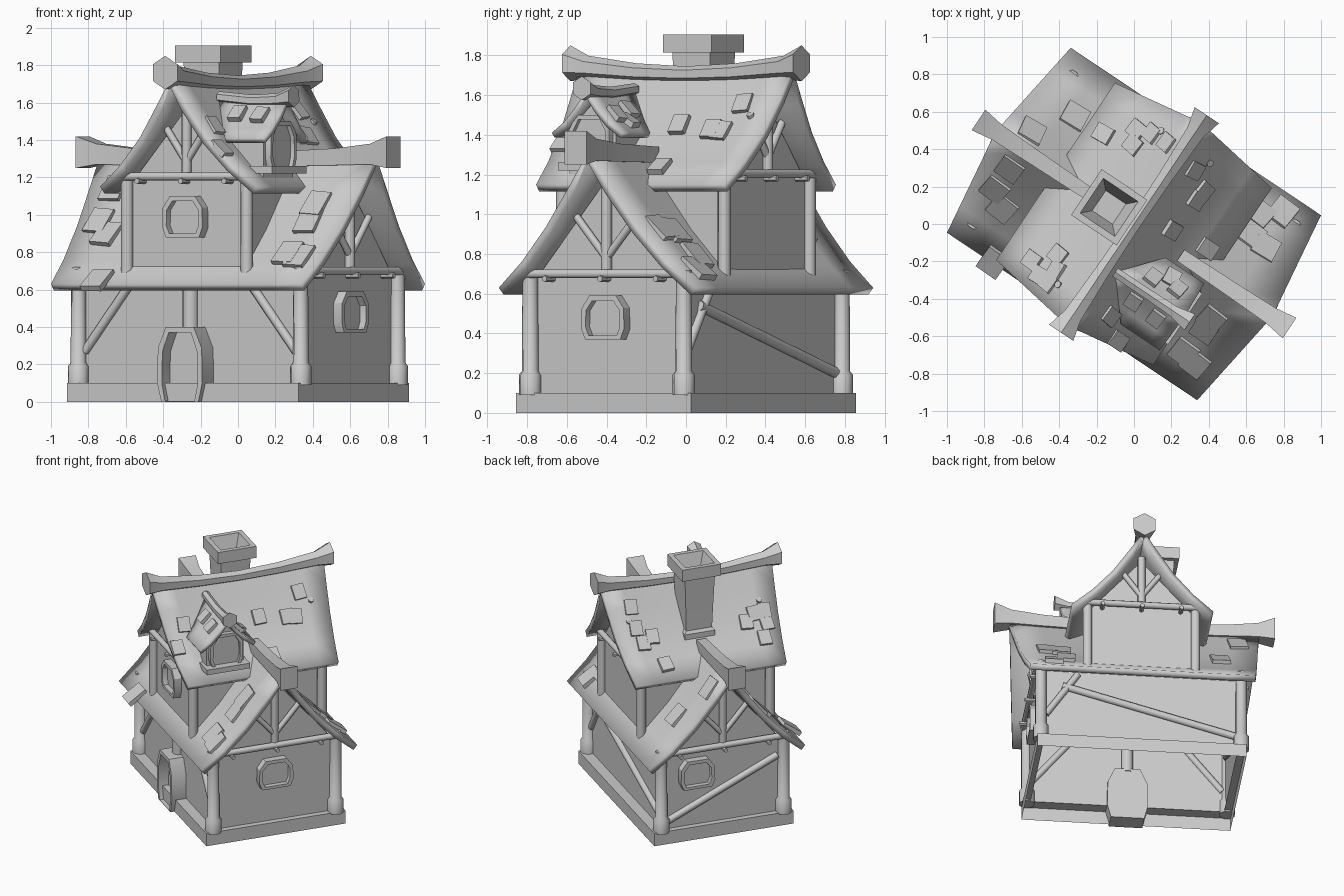
import bpy, bmesh, math, random
from mathutils import Vector, Matrix

if "Cube" in bpy.data.objects:
    bpy.data.objects.remove(bpy.data.objects["Cube"])

random.seed(4)
R = Matrix.Rotation(math.radians(-33.8), 4, 'Z')   # whole house is turned on its base
RI = R.inverted()


def make(name, verts, faces, thick=0, angle=35):
    bm = bmesh.new()
    vs = [bm.verts.new(R @ Vector(v)) for v in verts]
    for f in faces:
        bm.faces.new([vs[i] for i in f])
    bmesh.ops.recalc_face_normals(bm, faces=bm.faces)
    me = bpy.data.meshes.new(name)
    bm.to_mesh(me)
    bm.free()
    ob = bpy.data.objects.new(name, me)
    bpy.context.collection.objects.link(ob)
    if thick:
        if sum(p.normal.z for p in me.polygons) < 0:
            me.flip_normals()
        m = ob.modifiers.new("thickness", 'SOLIDIFY')
        m.thickness, m.offset = thick, -1
    bpy.context.view_layer.objects.active = ob
    ob.select_set(True)
    bpy.ops.object.shade_smooth_by_angle(angle=math.radians(angle))
    ob.select_set(False)
    return ob


def loft(name, rings, cap0=True, cap1=True, angle=35):
    n = len(rings[0])
    faces = [(k*n+i, k*n+(i+1) % n, (k+1)*n+(i+1) % n, (k+1)*n+i)
             for k in range(len(rings)-1) for i in range(n)]
    if cap0:
        faces.append(tuple(range(n)))
    if cap1:
        faces.append(tuple(range((len(rings)-1)*n, len(rings)*n)))
    return make(name, [p for r in rings for p in r], faces, 0, angle)


def tube(name, stations, n=8, phase=0.5, angle=50):
    """Stations are (point, radius) along a nearly straight path."""
    d = (Vector(stations[-1][0]) - Vector(stations[0][0])).normalized()
    a = d.cross(Vector((0, 0, 1)) if abs(d.z) < .9 else Vector((1, 0, 0))).normalized()
    b = a.cross(d)
    ts = [2*math.pi*(i+phase)/n for i in range(n)]
    return loft(name, [[Vector(p)+r*(math.cos(t)*a+math.sin(t)*b) for t in ts]
                       for p, r in stations], angle=angle)


def beam(name, p, q, r=.025, n=8):
    return tube(name, [(p, r), (q, r)], n)


def rect(u, v, z, c=(0, 0)):
    return [(c[0]+a*u, c[1]+b*v, z) for a, b in ((-1, -1), (1, -1), (1, 1), (-1, 1))]


def interp(prof, w):
    for (a, za), (b, zb) in zip(prof, prof[1:]):
        if w <= b or b == prof[-1][0]:
            return za+(zb-za)*(w-a)/(b-a), (zb-za)/(b-a)


def roof(name, prof, eave, apex, sag, mp, thick=.045, start=None, n=8):
    """Curved gable roof: concave profile, sagging ridge, ridge longer than eaves."""
    W = prof[-1][0]
    cross = [(-w, z) for w, z in reversed(prof[1:])] + prof
    verts = []
    for w, z in cross:
        k = 1-abs(w)/W
        end = eave+(apex-eave)*k
        beg = -end if start is None else start[0]+(start[1]-start[0])*k
        for i in range(n+1):
            t = i/n
            verts.append(mp(beg+(end-beg)*t, w, z+sag*(2*t-1)**2*k))
    m = n+1
    make(name, verts, [(j*m+i, j*m+i+1, (j+1)*m+i+1, (j+1)*m+i)
                       for j in range(len(cross)-1) for i in range(n)], thick)


def along_u(l, w, z): return (l, w, z)
def along_v(l, w, z): return (w, l, z)
def dormer_map(l, w, z): return (l, w-.27, z)


# Roofs
LOW = [(0, 1.28), (.13, 1.11), (.28, .92), (.44, .755), (.595, .63)]
UP = [(0, 1.69), (.1, 1.55), (.22, 1.39), (.36, 1.255), (.505, 1.15)]
DOR = [(0, 1.61), (.07, 1.53), (.14, 1.46), (.215, 1.41)]
roof("lower_roof", LOW, .805, .89, .03, along_u)
roof("upper_roof", UP, .57, .65, .04, along_v)
roof("dormer_roof", DOR, .49, .50, .01, dormer_map, .03, (.24, .06), 4)

# Ridge beams with flared ends
tube("upper_ridge", [((0, v, z), r) for v, z, r in (
    (-.70, 1.76, .09), (-.59, 1.74, .058), (-.3, 1.715, .045), (0, 1.705, .04),
    (.3, 1.715, .045), (.59, 1.74, .058), (.70, 1.76, .09))], 6)
tube("dormer_ridge", [((u, -.27, z), r) for u, z, r in (
    (.06, 1.63, .03), (.28, 1.61, .032), (.44, 1.615, .036), (.54, 1.635, .06))], 6)
for s in (-1, 1):
    loft("lower_ridge", [[(s*u, a*w, z+b*h) for a, b in ((-1, -1), (1, -1), (1, 1), (-1, 1))]
         for u, z, w, h in ((.3, 1.30, .036, .04), (.65, 1.31, .042, .045),
                            (.88, 1.325, .048, .055), (1.0, 1.335, .066, .085))])

# Base and walls, open underneath
loft("base", [rect(.745, .53, 0), rect(.745, .53, .1), rect(.69, .44, .1)], False, False)
low_wall = [(-.45, .1), (-.45, .66), (0, 1.19), (.45, .66), (.45, .1)]
up_wall = [(-.37, .66), (-.37, 1.16), (0, 1.58), (.37, 1.16), (.37, .66)]


def walls(name, prof, half, mp):
    v = [mp(s*half, w, z) for s in (-1, 1) for w, z in prof]
    make(name, v, [(0, 1, 2, 3, 4), (5, 6, 7, 8, 9)] + [(i, i+1, i+6, i+5) for i in range(4)])


walls("ground_walls", low_wall, .70, along_u)
walls("upper_walls", up_wall, .48, along_v)

# Corner posts
for a in (-1, 1):
    for b in (-1, 1):
        u, v = a*.715, b*.465
        tube("ground_post", [((u, v, z), r) for z, r in (
            (.09, .058), (.19, .058), (.21, .043), (.72, .04))])
        beam("upper_post", (a*.385, b*.49, .66), (a*.385, b*.49, 1.2), .034)

# Gable timbers: tie beam, pegs, king post, two braces
for mp, off, half, z, top in ((along_u, .72, .48, .7, 1.19), (along_v, .495, .40, 1.205, 1.6)):
    for s in (-1, 1):
        o = s*off
        beam("tie_beam", mp(o+s*.02, -half, z), mp(o+s*.02, half, z), .023)
        beam("king_post", mp(o, 0, z), mp(o, 0, top), .028)
        for t in (-1, 0, 1):
            beam("peg", mp(o-s*.05, t*half*.7, z-.025), mp(o+s*.06, t*half*.7, z-.025), .016, 6)
        for t in (-1, 1):
            beam("gable_brace", mp(o, 0, z+.08), mp(o, t*half*.4, z+.3), .02)

# Wall braces on the ground floor
for s in (-1, 1):
    beam("front_brace", (s*.68, -.455, .27), (s*.38, -.455, .64), .025)
beam("front_king_post", (0, -.455, .38), (0, -.455, .68), .045)
beam("back_brace_short", (.68, .455, .30), (.45, .455, .64), .025)
beam("back_brace_long", (.56, .455, .54), (-.68, .455, .2), .027)
beam("left_brace_long", (-.705, .42, .16), (-.705, -.42, .54), .027)


# Arched openings: frame with recessed panel
def opening(name, origin, normal, w, h, depth, rim, sill=True):
    n = Vector(normal)
    t = Vector((0, 0, 1)).cross(n)
    o = Vector(origin)

    def ring(x, lo, hi, d):
        pts = [(-.82*x, lo), (.82*x, lo), (x, lo+(hi-lo)*.25), (x*.97, lo+(hi-lo)*.72),
               (x*.62, hi), (-x*.62, hi), (-x*.97, lo+(hi-lo)*.72), (-x, lo+(hi-lo)*.25)]
        return [o+t*a+Vector((0, 0, b))+n*d for a, b in pts]
    lo = rim*.8 if sill else .004
    loft(name, [ring(w, 0, h, -.03), ring(w, 0, h, depth),
                ring(w-rim, lo, h-rim, depth), ring(w-rim, lo, h-rim, depth*.3)], angle=30)


opening("right_window", (.70, 0, .37), (1, 0, 0), .13, .22, .055, .026)
opening("left_window", (-.70, .2, .40), (-1, 0, 0), .13, .22, .055, .026)
opening("upper_window", (0, -.48, .88), (0, -1, 0), .13, .22, .055, .026)
opening("front_door", (0, -.45, 0), (0, -1, 0), .145, .40, .11, .03, False)

# Dormer body, window frame and sill
make("dormer_body", [(u, -.27+a, z) for u in (.1, .44) for a, z in (
    (-.14, 1.2), (-.14, 1.42), (0, 1.56), (.14, 1.42), (.14, 1.2))],
    [(0, 1, 2, 3, 4), (5, 6, 7, 8, 9)] + [(i, (i+1) % 5, (i+1) % 5+5, i+5) for i in range(5)])
opening("dormer_window", (.44, -.27, 1.24), (1, 0, 0), .125, .26, .035, .022)
loft("dormer_sill", [rect(.07, .165, 1.22, (.44, -.27)), rect(.07, .165, 1.26, (.44, -.27))])

# Chimney with hollow cap
c = (-.16, 0)
loft("chimney", [rect(s, s, z, c) for s, z in (
    (.115, 1.34), (.115, 1.38), (.098, 1.40), (.105, 1.6), (.114, 1.815), (.147, 1.815),
    (.147, 1.905), (.112, 1.905), (.065, 1.76))])


# Loose shingles, placed by plan position on each roof
def shingle(prof, axis, x, y, s, shift=0):
    p = RI @ Vector((x, y, 0))
    w = p[axis]-shift
    z, sl = interp(prof, abs(w))
    sg = 1 if w > 0 else -1
    down = Vector((0, 0, sl+.09))
    down[axis] = sg
    down.normalize()
    side = Vector((0, 0, 0))
    side[1-axis] = 1
    yaw = random.uniform(-.12, .12)
    down, side = down+side*yaw, side-down*yaw
    up = side.cross(down).normalized()
    up = up if up.z > 0 else -up
    p.z = z+.008
    h = s*.5
    loft("shingle", [[p+down*a*h*1.2+side*b*h+up*d for a, b in ((-1, -1), (1, -1), (1, 1), (-1, 1))]
                     for d in (-.012, .022)])


for x, y in ((-.32, .57), (-.55, .49), (-.66, .30), (-.74, .19), (-.70, .09), (-.75, -.2),
             (.67, .05), (.79, .06), (.62, -.06), (.70, -.13), (.38, -.56), (.27, -.68),
             (.33, -.74), (.42, -.5)):
    shingle(LOW, 1, x, y, .13)
for x, y in ((-.16, .48), (0, .42), (.1, .48), (.18, .43), (.02, .5), (-.41, -.25), (-.5, -.28),
             (-.54, -.2), (-.45, -.32), (-.40, -.17), (.32, .29), (.37, .18), (.33, .13),
             (.2, -.03), (.39, -.13), (-.13, -.49), (-.09, -.62)):
    shingle(UP, 0, x, y, .09)
for x, y in ((.2, -.29), (.23, -.35), (.1, -.29), (0, -.41), (.12, -.5)):
    shingle(DOR, 1, x, y, .08, -.27)
